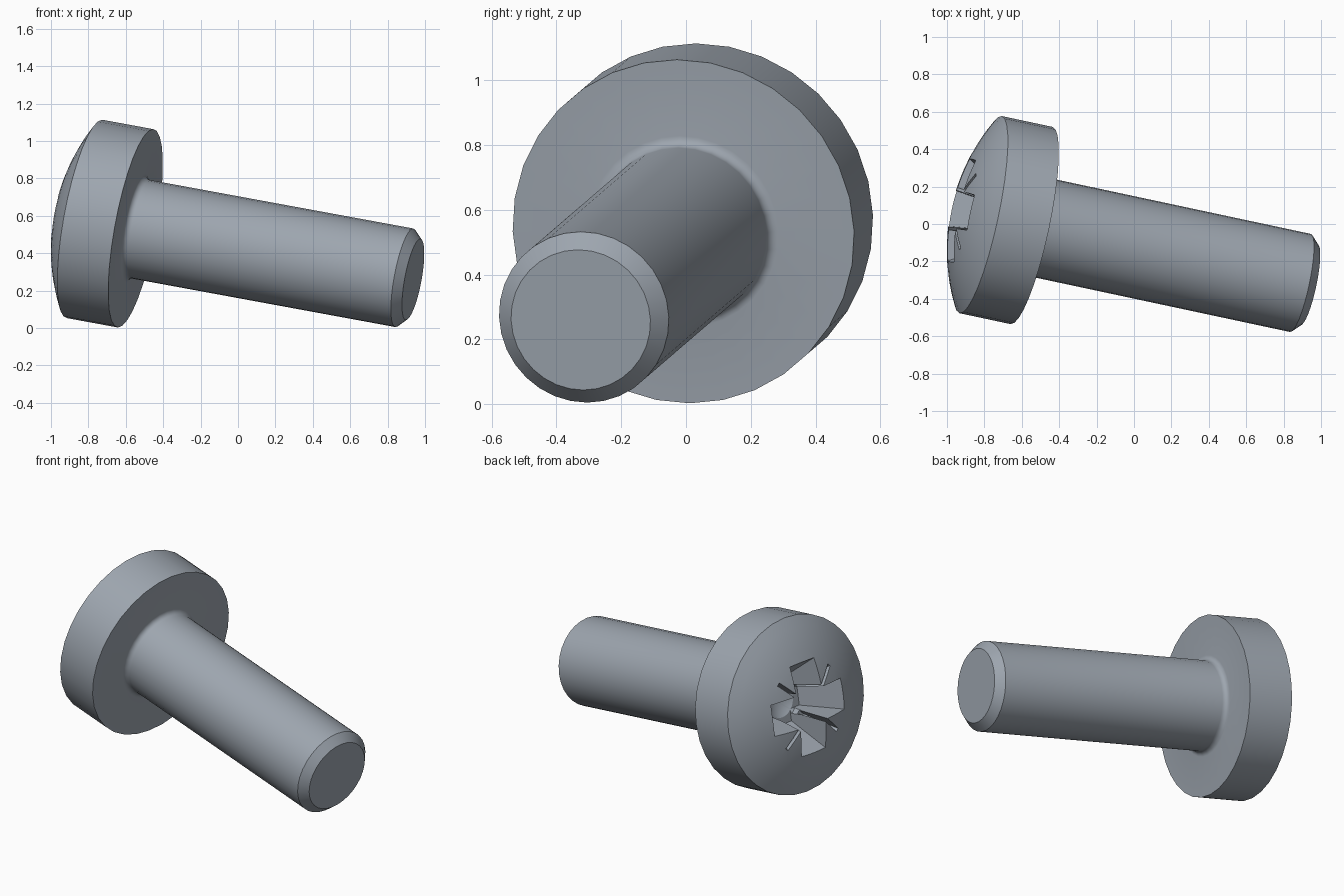
import bpy, bmesh, math
from mathutils import Matrix, Vector

cube = bpy.data.objects.get("Cube")
if cube:
    bpy.data.objects.remove(cube, do_unlink=True)

# Dimensions, measured along the screw axis from the underside of the head
HEAD_R, HEAD_H, DOME_H = 0.539, 0.283, 0.146
SHANK_R, SHANK_L, CHAMFER, FILLET = 0.268, 1.542, 0.048, 0.032
SIDES = 32

steel = bpy.data.materials.new("blue grey steel")
steel.use_nodes = True
colour = (0.34, 0.38, 0.43, 1)
steel.diffuse_color = colour
steel.node_tree.nodes["Principled BSDF"].inputs["Base Color"].default_value = colour

# Pose: local z points out of the head, local x leans towards world up
axis = Vector((-0.9625, 0.2056, 0.1771)).normalized()
lean = (Vector((0, 0, 1)) - axis * axis.z).normalized()
side = axis.cross(lean)
pose = Matrix((lean, side, axis)).transposed().to_4x4()
pose.translation = (-0.548, -0.008, 0.533)


def make_object(name, bm):
    bmesh.ops.recalc_face_normals(bm, faces=bm.faces)
    mesh = bpy.data.meshes.new(name)
    bm.to_mesh(mesh)
    bm.free()
    mesh.materials.append(steel)
    obj = bpy.data.objects.new(name, mesh)
    bpy.context.collection.objects.link(obj)
    return obj


def lathe(name, profile):
    bm = bmesh.new()
    verts = [bm.verts.new((r, 0, z)) for r, z in profile]
    edges = [bm.edges.new(pair) for pair in zip(verts, verts[1:])]
    bmesh.ops.spin(bm, geom=verts + edges, cent=(0, 0, 0), axis=(0, 0, 1),
                   angle=math.tau, steps=SIDES, use_duplicate=False)
    bmesh.ops.remove_doubles(bm, verts=bm.verts, dist=1e-5)
    bmesh.ops.holes_fill(bm, edges=[e for e in bm.edges if e.is_boundary], sides=0)
    return make_object(name, bm)


def tapered_block(name, top, bottom, z_top, z_bottom, angle):
    """Block whose half sizes (x, y) shrink from top to bottom."""
    bm = bmesh.new()
    bmesh.ops.create_cube(bm, size=2)
    for v in bm.verts:
        half, z = (top, z_top) if v.co.z > 0 else (bottom, z_bottom)
        v.co = (v.co.x * half[0], v.co.y * half[1], z)
    bmesh.ops.rotate(bm, verts=bm.verts, matrix=Matrix.Rotation(angle, 3, 'Z'))
    return make_object(name, bm)


# Body outline: tip, chamfer, shank, fillet, head and spherical dome
profile = [(SHANK_R - CHAMFER, -SHANK_L), (SHANK_R, -SHANK_L + CHAMFER)]
for i in range(6):
    a = math.pi / 2 * i / 5
    profile.append((SHANK_R + FILLET * (1 - math.cos(a)), FILLET * (math.sin(a) - 1)))
profile.append((HEAD_R, 0))
dome_r = (HEAD_R ** 2 + DOME_H ** 2) / (2 * DOME_H)
cap = math.asin(HEAD_R / dome_r)
for i in range(9):
    a = cap * (1 - i / 8)
    profile.append((dome_r * math.sin(a), HEAD_H + DOME_H - dome_r * (1 - math.cos(a))))
screw = lathe("screw_body", profile)

# Drive recess: crossed tapering wings, diagonal ticks and a conical bottom
cutters = [lathe("recess_point", [(0, 0.09), (0.115, 0.16), (0.125, 0.3), (0, 0.3)])]
for turn in (0, math.pi / 2):
    cutters.append(tapered_block("recess_wing", (0.344, 0.111), (0.14, 0.065),
                                 0.5, 0.15, turn))
    cutters.append(tapered_block("recess_tick", (0.36, 0.011), (0.16, 0.011),
                                 0.5, 0.2, turn + math.pi / 4))

bpy.context.view_layer.objects.active = screw
for cutter in cutters:
    cutter.hide_render = True
    mod = screw.modifiers.new("recess", 'BOOLEAN')
    mod.operation = 'DIFFERENCE'
    mod.solver = 'EXACT'
    mod.object = cutter
    bpy.ops.object.modifier_apply(modifier=mod.name)
    bpy.data.objects.remove(cutter, do_unlink=True)

# Smooth shading with crisp edges, then tilt into place
bpy.ops.object.select_all(action='DESELECT')
screw.select_set(True)
bpy.ops.object.shade_smooth_by_angle(angle=math.radians(30))
screw.data.transform(pose)
